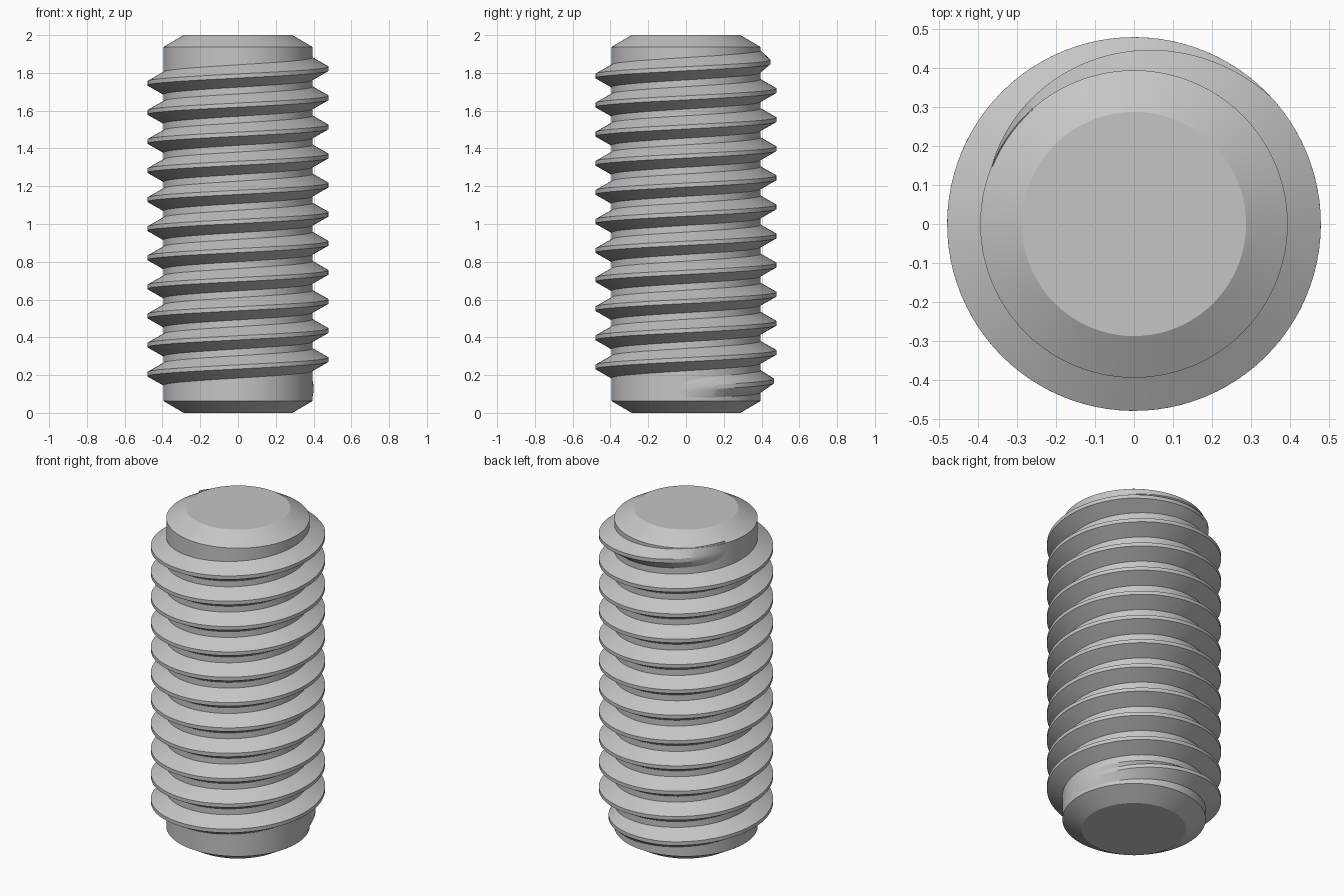
import bpy, bmesh
from math import sin, cos, pi, radians

cube = bpy.data.objects.get("Cube")
if cube:
    bpy.data.objects.remove(cube, do_unlink=True)

CORE_R, CREST_R, END_R = 0.395, 0.48, 0.288
HEIGHT, CHAMFER = 2.0, 0.063
PITCH, Z_AT_ZERO = 0.154, 0.128      # crest height at angle zero of first turn
CREST_HALF, BASE_HALF = 0.011, 0.061
SEGMENTS = 96                        # steps per turn

steel = bpy.data.materials.new("steel grey")
steel.use_nodes = True
color = (0.56, 0.56, 0.56, 1)
steel.diffuse_color = color
steel.node_tree.nodes["Principled BSDF"].inputs["Base Color"].default_value = color


def loft(name, rings, closed_rings):
    """Skin quads between consecutive rings of points and cap both ends."""
    bm = bmesh.new()
    rows = [[bm.verts.new(p) for p in ring] for ring in rings]
    n = len(rows[0])
    for a, b in zip(rows, rows[1:]):
        for i in range(n):
            j = (i + 1) % n
            bm.faces.new((a[i], a[j], b[j], b[i]))
    bm.faces.new(rows[0])
    bm.faces.new(rows[-1])
    bmesh.ops.recalc_face_normals(bm, faces=bm.faces)
    mesh = bpy.data.meshes.new(name)
    bm.to_mesh(mesh)
    bm.free()
    obj = bpy.data.objects.new(name, mesh)
    bpy.context.collection.objects.link(obj)
    mesh.materials.append(steel)
    bpy.ops.object.select_all(action='DESELECT')
    obj.select_set(True)
    bpy.context.view_layer.objects.active = obj
    bpy.ops.object.shade_smooth_by_angle(angle=radians(25))
    return obj


def polar(r, a, z):
    return (r * cos(a), r * sin(a), z)


# Core rod with chamfered ends
profile = [(END_R, 0), (CORE_R, CHAMFER), (CORE_R, HEIGHT - CHAMFER), (END_R, HEIGHT)]
loft("core_rod", [[polar(r, 2 * pi * i / SEGMENTS, z) for i in range(SEGMENTS)]
                  for r, z in profile], True)

# Right-handed helical thread that fades into the rod at both ends
start, end = radians(-5), radians(11 * 360 + 158)
fade = radians(115)
steps = round((end - start) / (2 * pi) * SEGMENTS)
sections = []
for k in range(steps + 1):
    a = start + (end - start) * k / steps
    z = Z_AT_ZERO + PITCH * a / (2 * pi)
    grow = min(1, (a - start) / fade, (end - a) / fade)
    crest = CORE_R + (CREST_R - CORE_R) * grow
    inner = CORE_R - 0.003
    sections.append([polar(inner, a, z - BASE_HALF), polar(crest, a, z - CREST_HALF),
                     polar(crest, a, z + CREST_HALF), polar(inner, a, z + BASE_HALF)])
loft("screw_thread", sections, True)
